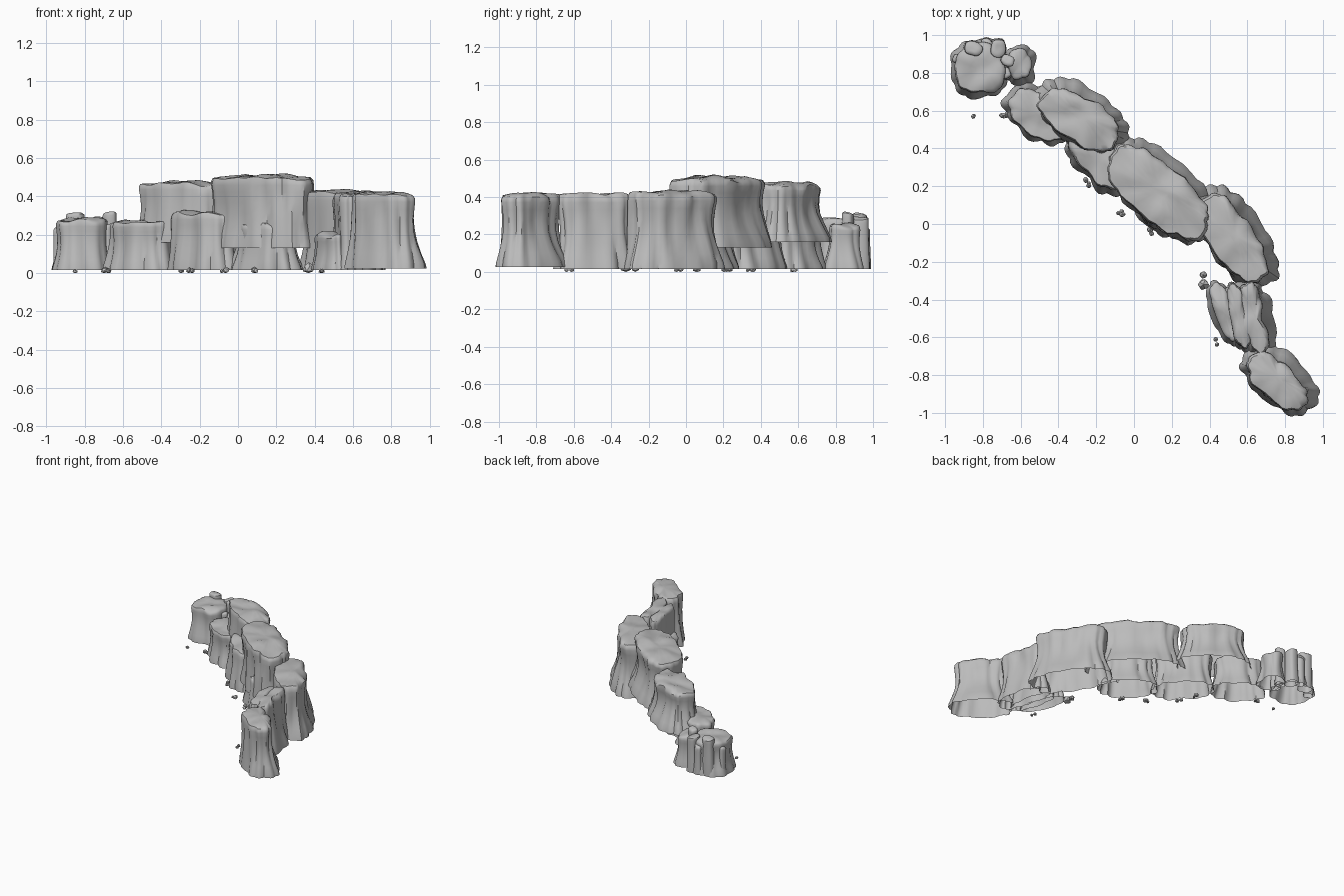
import bpy, bmesh, math, random
from mathutils import Vector, noise

if "Cube" in bpy.data.objects:
    bpy.data.objects.remove(bpy.data.objects["Cube"])

random.seed(4)
stone = bpy.data.materials.new("grey stone")
stone.diffuse_color = (0.5, 0.5, 0.5, 1)
stone.use_nodes = True
stone.node_tree.nodes["Principled BSDF"].inputs["Base Color"].default_value = stone.diffuse_color

# wall profile: height fraction, share of the inset used (0 = base outline)
WALL = [(0, 0), (.08, .1), (.2, .4), (.35, .72), (.5, .95), (.65, 1.05),
        (.8, 1.0), (.9, .9), (.96, .95), (1.0, 1.2)]
CAP = [.88, .65, .4, .18]


def finish(name, bm, angle=40):
    me = bpy.data.meshes.new(name)
    bm.normal_update()
    bm.to_mesh(me)
    bm.free()
    me.materials.append(stone)
    ob = bpy.data.objects.new(name, me)
    bpy.context.collection.objects.link(ob)
    bpy.ops.object.select_all(action='DESELECT')
    ob.select_set(True)
    bpy.context.view_layer.objects.active = ob
    bpy.ops.object.shade_smooth_by_angle(angle=math.radians(angle))
    return ob


def rock(name, c, turn, a, b, z0, z1, front=.02, back=.07, rough=.022, n=56):
    """Weathered oval rock: flared wall, bumpy top, open underneath."""
    seed = random.uniform(0, 50)
    ca, sa = math.cos(math.radians(turn)), math.sin(math.radians(turn))
    lobes = max(5, round(math.pi * (a + b) / .1))
    phase = random.uniform(0, 6)
    bm = bmesh.new()

    def ring(h, share, shrink=1.0):
        vs = []
        for i in range(n):
            t = 2 * math.pi * i / n
            ct, st = math.cos(t), math.sin(t)
            ux = math.copysign(abs(ct) ** .8, ct)
            uy = math.copysign(abs(st) ** .8, st)
            # the back slopes more than the front
            k = (front + (back - front) * (st + 1) / 2) * share
            zz = z0 + (z1 - z0) * h
            nz = noise.noise(Vector((ux * a * 9 + seed, uy * b * 9, zz * 4)))
            scallop = abs(math.sin(lobes * t / 2 + phase + h * .5)) - .6
            k -= rough * nz * 1.1 + rough * .7 * scallop * (1.1 - .5 * h)
            x, y = ux * (a - k) * shrink, uy * (b - k) * shrink
            if h >= .96:
                zz += .022 * noise.noise(Vector((x * 9 + seed, y * 9, 3)))
            if shrink < 1:
                zz += .012 * (1 - shrink ** 4)
            vs.append(bm.verts.new((c[0] + x * ca - y * sa,
                                    c[1] + x * sa + y * ca, zz)))
        return vs

    rings = [ring(h, s) for h, s in WALL]
    rings += [ring(1.0, 1.25, s) for s in CAP]
    for lo, hi in zip(rings, rings[1:]):
        for i in range(n):
            j = (i + 1) % n
            bm.faces.new((lo[i], lo[j], hi[j], hi[i]))
    bm.faces.new(rings[-1])
    return finish(name, bm)


# upper and tall cliff rocks, left to right
rock("upper_left_cliff", (-.28, .57), -33, .275, .155, .16, .465)
rock("upper_middle_cliff", (.14, .18), -41, .36, .18, .13, .495)
rock("right_cliff", (.54, -.07), -57, .30, .155, .015, .42)
rock("ridge_back", (.645, -.49), -78, .215, .095, .015, .41, back=.05)
rock("ridge_middle", (.555, -.49), -78, .195, .065, .015, .405, back=.025, rough=.016)
rock("ridge_front", (.48, -.47), -70, .18, .065, .015, .2, back=.025, rough=.016)
rock("end_cliff", (.77, -.82), -42, .235, .135, .025, .41)

# lower row under the upper cliffs
rock("lower_left_rock", (-.50, .585), -36, .195, .135, .015, .265, back=.04)
rock("lower_middle_rock", (-.18, .345), -45, .225, .125, .015, .31, back=.04)
rock("lower_right_rock", (.15, .10), -42, .215, .13, .015, .25, back=.04)

# separate round rock at the left end with its side stones
rock("round_rock", (-.815, .82), 0, .155, .155, .015, .27, front=.025, back=.025, rough=.016)
rock("side_rock", (-.605, .84), 90, .105, .085, .015, .245, front=.02, back=.03, rough=.016)
for x, y, r, top in [(-.67, .865, .035, .315), (-.68, .80, .03, .25),
                     (-.72, .93, .045, .29), (-.78, .955, .03, .24),
                     (-.85, .925, .045, .305), (-.93, .87, .03, .24)]:
    rock("rim_stone", (x, y), random.uniform(0, 180), r * 1.2, r, .015, top,
         front=.004, back=.008, rough=.006, n=20)

# pebbles along the front foot
spots = [(-.85, .58, 3, .015), (-.69, .585, 4, .018), (-.31, .345, 3, .016),
         (-.24, .22, 3, .018), (-.07, .07, 3, .018), (.10, -.035, 2, .018),
         (.36, -.30, 2, .03), (.45, -.63, 2, .02)]
for x, y, count, r in spots:
    for i in range(count):
        bm = bmesh.new()
        bmesh.ops.create_icosphere(bm, subdivisions=1, radius=1)
        s = r * random.uniform(.6, 1.05)
        px, py = x + random.uniform(-r, r), y + random.uniform(-r, r)
        for v in bm.verts:
            q = v.co * s * random.uniform(.85, 1.1)
            v.co = (px + q.x, py + q.y, max(0, s * .8 + q.z))
        finish("pebble", bm, 30)
